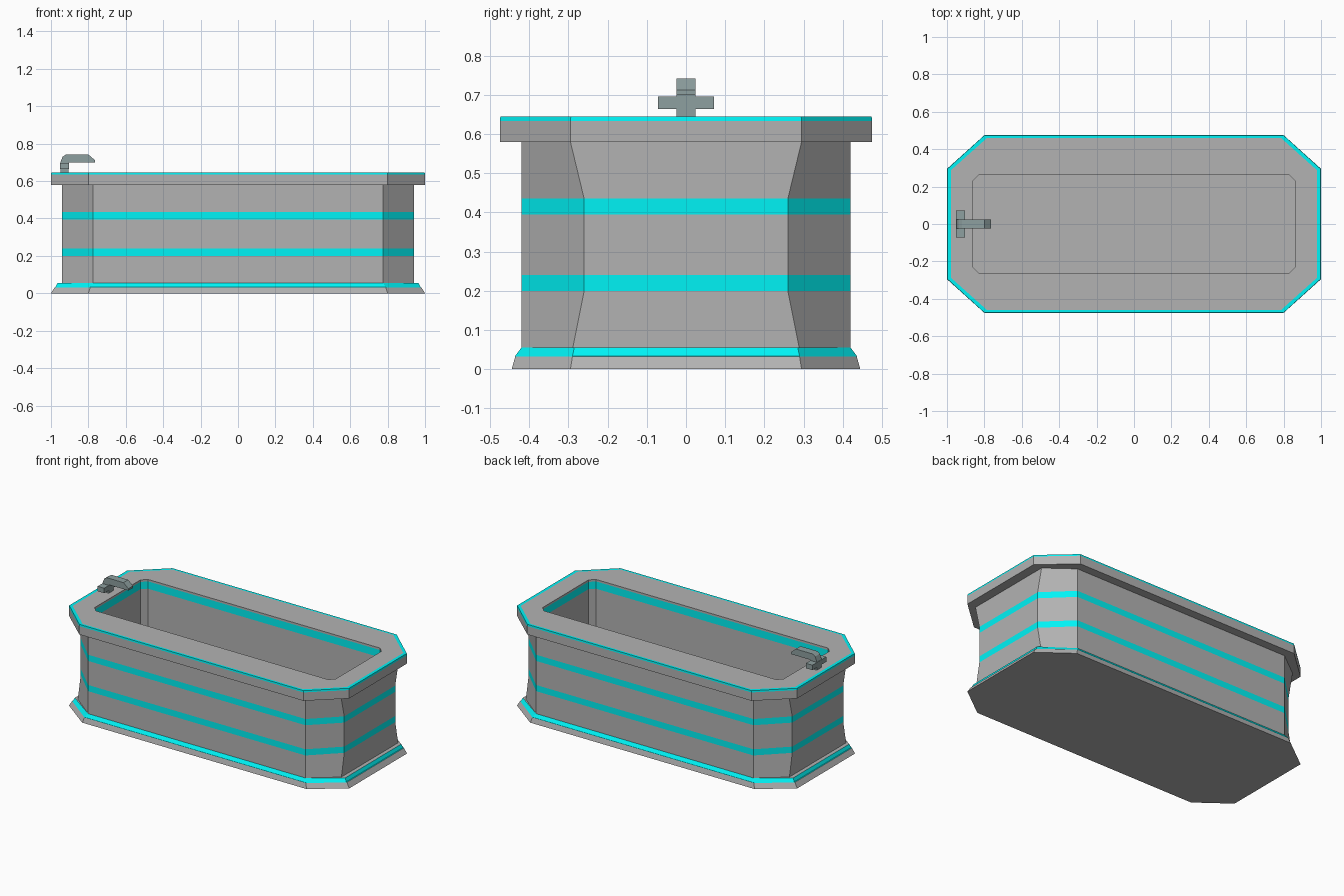
import bpy, bmesh

if "Cube" in bpy.data.objects:
    bpy.data.objects.remove(bpy.data.objects["Cube"])


def material(name, rgb):
    m = bpy.data.materials.new(name)
    m.diffuse_color = (*rgb, 1)
    m.use_nodes = True
    m.node_tree.nodes["Principled BSDF"].inputs["Base Color"].default_value = m.diffuse_color
    return m


GREY = material("grey", (0.45, 0.45, 0.45))
CYAN = material("cyan", (0.0, 0.9, 0.92))
TEAL = material("dark_teal", (0.27, 0.35, 0.35))


def finish(bm, name, mats):
    me = bpy.data.meshes.new(name)
    bm.to_mesh(me)
    bm.free()
    for m in mats:
        me.materials.append(m)
    ob = bpy.data.objects.new(name, me)
    bpy.context.collection.objects.link(ob)
    return ob


def loft(name, rings, cyan=(), cap_start=False, cap_end=False):
    """Stack cut-corner rectangles (x, y, corner x, corner y, z), outward faces."""
    bm = bmesh.new()
    loops = []
    for x, y, cx, cy, z in rings:
        pts = [(x, -cy), (x, cy), (cx, y), (-cx, y),
               (-x, cy), (-x, -cy), (-cx, -y), (cx, -y)]
        loops.append([bm.verts.new((px, py, z)) for px, py in pts])
    for k, (a, b) in enumerate(zip(loops, loops[1:])):
        for i in range(8):
            j = (i + 1) % 8
            f = bm.faces.new((a[i], a[j], b[j], b[i]))
            f.material_index = int(k in cyan)
    if cap_start:
        bm.faces.new(loops[0][::-1])
    if cap_end:
        bm.faces.new(loops[-1])
    return finish(bm, name, (GREY, CYAN))


# Flared plinth with a glowing upper edge
loft("base", [
    (1.0, 0.445, 0.80, 0.295, 0.0),
    (0.98, 0.436, 0.79, 0.29, 0.032),
    (0.975, 0.436, 0.79, 0.29, 0.034),
    (0.965, 0.42, 0.775, 0.285, 0.055),
    (0.935, 0.415, 0.765, 0.28, 0.055)],
    cyan=(1, 2), cap_start=True)

# Eight-sided body with two glowing bands
loft("body", [
    (0.94, 0.42, 0.775, 0.29, 0.05),
    (0.94, 0.42, 0.775, 0.26, 0.20),
    (0.94, 0.42, 0.775, 0.26, 0.24),
    (0.94, 0.42, 0.775, 0.26, 0.395),
    (0.94, 0.42, 0.775, 0.26, 0.435),
    (0.94, 0.42, 0.775, 0.295, 0.58)],
    cyan=(1, 3))

# Overhanging rim continuing down into the basin
loft("rim_and_basin", [
    (0.94, 0.42, 0.775, 0.295, 0.58),
    (1.0, 0.475, 0.80, 0.295, 0.58),
    (1.0, 0.475, 0.80, 0.295, 0.634),
    (0.998, 0.474, 0.80, 0.294, 0.645),
    (0.978, 0.459, 0.787, 0.288, 0.645),
    (0.86, 0.265, 0.828, 0.233, 0.645),
    (0.86, 0.265, 0.828, 0.233, 0.632),
    (0.86, 0.265, 0.828, 0.233, 0.585),
    (0.86, 0.265, 0.828, 0.233, 0.10)],
    cyan=(2, 3, 6), cap_end=True)

# Tap: bent spout profile extruded across y
profile = [(-0.95, 0.64), (-0.905, 0.64), (-0.905, 0.70), (-0.765, 0.70),
           (-0.765, 0.712), (-0.80, 0.742), (-0.92, 0.742), (-0.938, 0.73),
           (-0.95, 0.70)]
bm = bmesh.new()
face = bm.faces.new([bm.verts.new((x, -0.024, z)) for x, z in profile])
res = bmesh.ops.extrude_face_region(bm, geom=[face], use_keep_orig=True)
bmesh.ops.translate(bm, vec=(0, 0.048, 0),
                    verts=[v for v in res["geom"] if isinstance(v, bmesh.types.BMVert)])
bmesh.ops.recalc_face_normals(bm, faces=bm.faces)
finish(bm, "tap_spout", (TEAL,))

# Tap cross handle
bm = bmesh.new()
bmesh.ops.create_cube(bm, size=1)
bmesh.ops.scale(bm, vec=(0.047, 0.142, 0.032), verts=bm.verts)
bmesh.ops.translate(bm, vec=(-0.928, 0, 0.68), verts=bm.verts)
finish(bm, "tap_handle", (TEAL,))
